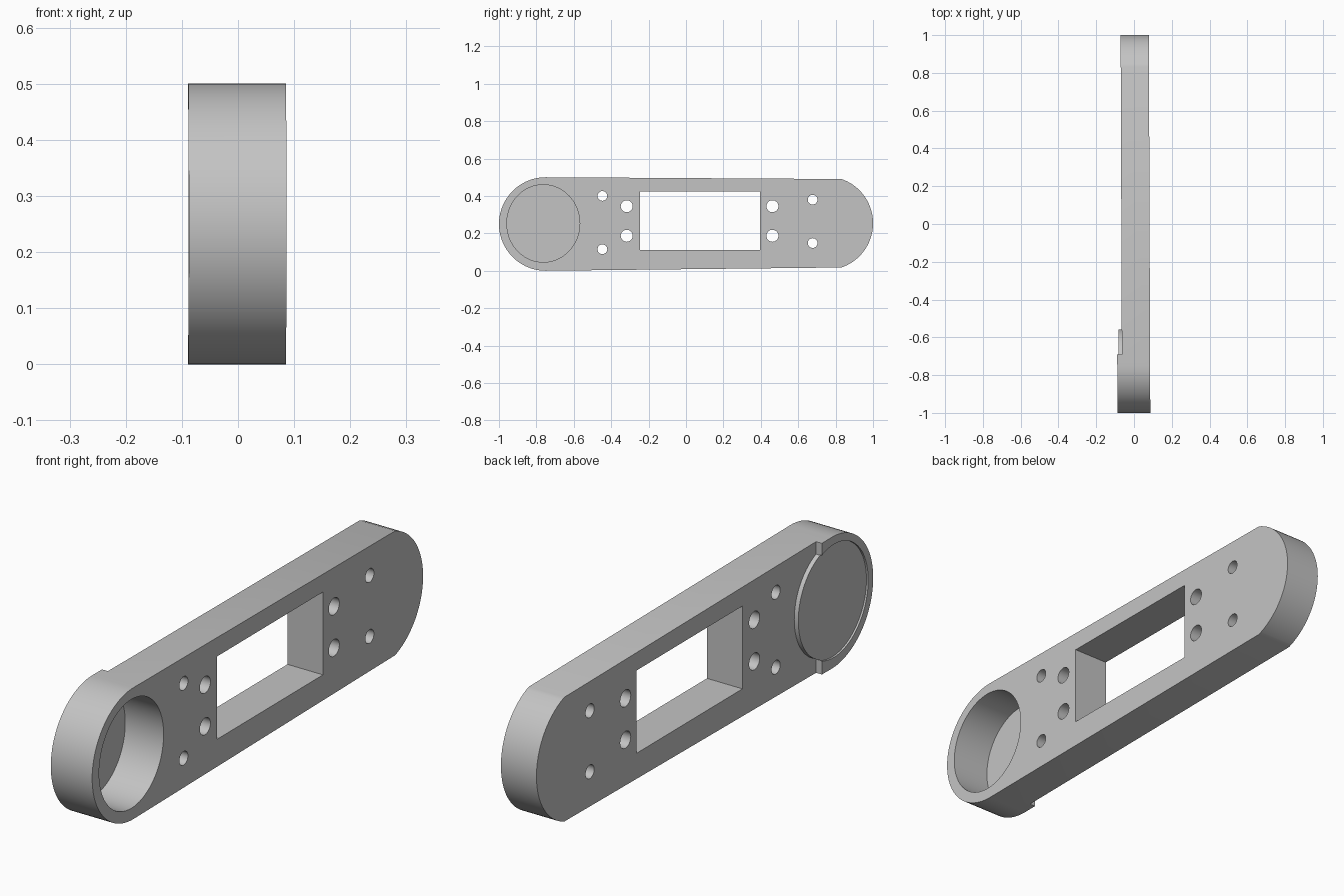
import bpy, bmesh, math
from mathutils import Matrix

cube = bpy.data.objects.get("Cube")
if cube:
    bpy.data.objects.remove(cube, do_unlink=True)

grey = bpy.data.materials.new("plain grey")
grey.use_nodes = True
grey.diffuse_color = (0.55, 0.55, 0.55, 1)
grey.node_tree.nodes["Principled BSDF"].inputs["Base Color"].default_value = (0.55, 0.55, 0.55, 1)

# The bar leans very slightly sideways along its length
LEAN = Matrix.Identity(4)
LEAN[0][1] = -0.0038

BACK, FACE, STEP, DISC = -0.0915, 0.0825, -0.067, -0.084
MID = 0.25


def prism(name, outline, x0, x1):
    """Extrude a (y, z) outline along x from x0 to x1."""
    bm = bmesh.new()
    base = bm.faces.new([bm.verts.new((x0, y, z)) for y, z in outline])
    top = bmesh.ops.extrude_face_region(bm, geom=[base])["geom"]
    bmesh.ops.translate(bm, vec=(x1 - x0, 0, 0),
                        verts=[g for g in top if isinstance(g, bmesh.types.BMVert)])
    bmesh.ops.recalc_face_normals(bm, faces=bm.faces)
    bm.transform(LEAN)
    mesh = bpy.data.meshes.new(name)
    bm.to_mesh(mesh)
    bm.free()
    mesh.materials.append(grey)
    obj = bpy.data.objects.new(name, mesh)
    bpy.context.collection.objects.link(obj)
    return obj


def arc(cy, cz, ry, rz, a0, a1, n):
    angles = [math.radians(a0 + (a1 - a0) * i / n) for i in range(n + 1)]
    return [(cy + ry * math.cos(a), cz + rz * math.sin(a)) for a in angles]


def oval(cy, cz, ry, rz, n=72):
    return arc(cy, cz, ry, rz, 0, 360, n)[:-1]


def rect(y0, y1, z0, z1):
    return [(y0, z0), (y1, z0), (y1, z1), (y0, z1)]


def cut(target, cutter):
    """Subtract the cutter from the target, then remove the cutter."""
    mod = target.modifiers.new("cut", 'BOOLEAN')
    mod.operation = 'DIFFERENCE'
    mod.solver = 'EXACT'
    mod.object = cutter
    bpy.context.view_layer.update()
    graph = bpy.context.evaluated_depsgraph_get()
    result = bpy.data.meshes.new_from_object(target.evaluated_get(graph))
    target.modifiers.clear()
    target.data = result
    bpy.data.objects.remove(cutter, do_unlink=True)


# Bar with a full round front end and a shallower round rear end
outline = (arc(-0.75, MID, 0.25, MID, 90, 270, 48)
           + arc(0.75, MID + 0.004, 0.25, 0.25, -71, 71, 40))
arm = prism("arm_body", outline, BACK, FACE)

# Thin the back, leaving a raised rim at the front end and a raised disc
step = prism("step_cutter", rect(-0.69, 1.5, -0.5, 1), -0.4, STEP)
cut(step, prism("disc_cutter", oval(-0.763, 0.253, 0.205, 0.213), -0.6, 0.2))
cut(arm, step)
cut(arm, prism("disc_top_cutter", oval(-0.763, 0.253, 0.207, 0.215), -0.3, DISC))

# Deep round pocket behind the disc
cut(arm, prism("pocket_cutter", oval(-0.763, 0.253, 0.195, 0.207), DISC + 0.005, 0.3))

# Rectangular window
cut(arm, prism("window_cutter", rect(-0.245, 0.395, 0.11, 0.425), -0.3, 0.3))

# Screw holes in pairs: y, lower z, upper z, radius
for y, low, high, r in ((-0.447, 0.115, 0.4, 0.026), (-0.317, 0.187, 0.345, 0.032),
                        (0.462, 0.187, 0.345, 0.032), (0.677, 0.148, 0.38, 0.026)):
    for z in (low, high):
        cut(arm, prism("hole_cutter", oval(y, z, r, r, 32), -0.3, 0.3))

bpy.ops.object.select_all(action='DESELECT')
arm.select_set(True)
bpy.context.view_layer.objects.active = arm
bpy.ops.object.shade_smooth_by_angle(angle=math.radians(30))
